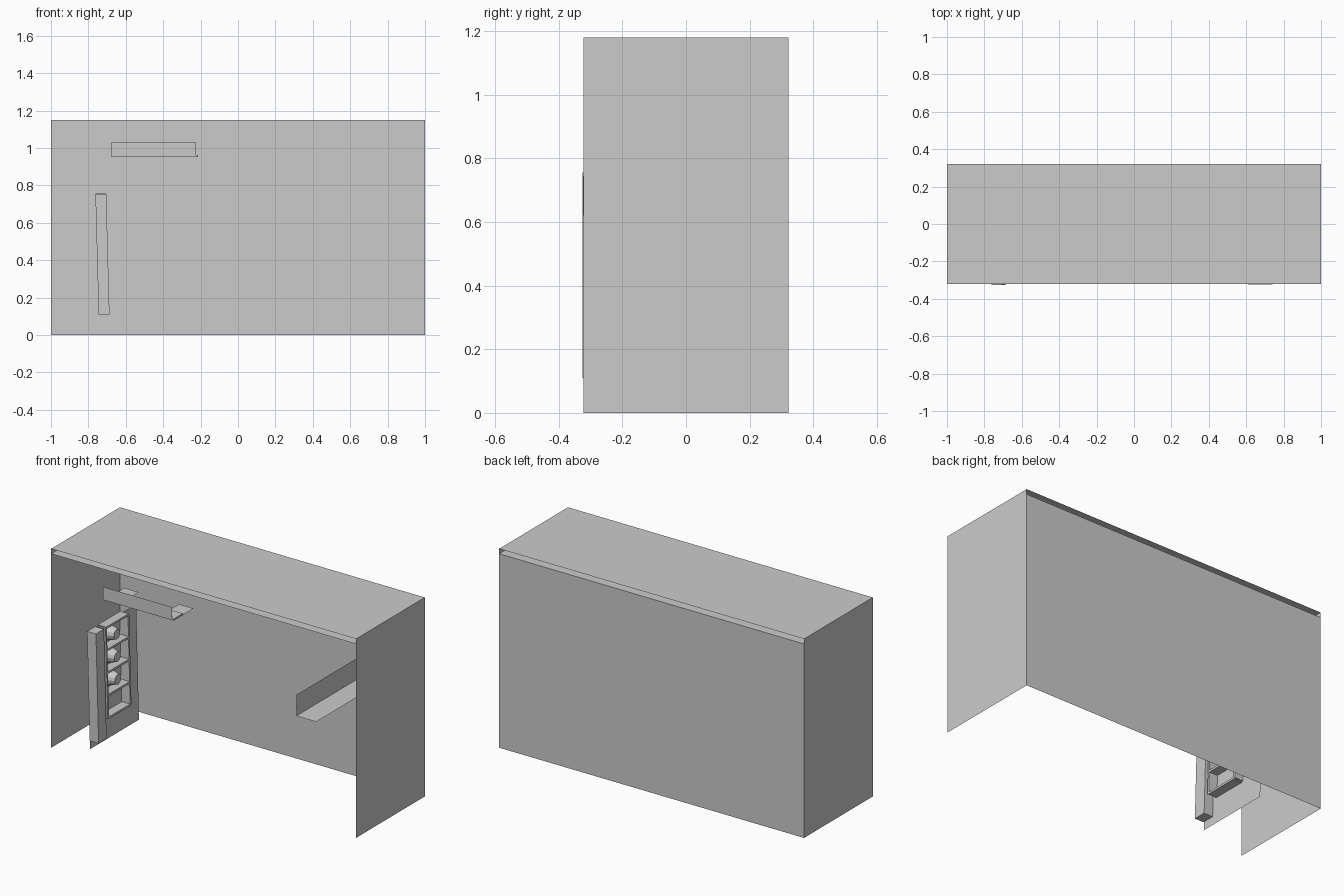
import bpy, bmesh
from math import pi
from mathutils import Matrix, Vector

cube = bpy.data.objects.get("Cube")
if cube:
    bpy.data.objects.remove(cube)

grey = bpy.data.materials.new("light_grey")
grey.use_nodes = True
tone = (0.6, 0.6, 0.6, 1)
grey.diffuse_color = tone
grey.node_tree.nodes["Principled BSDF"].inputs["Base Color"].default_value = tone


def finish(name, bm, lean=0.0):
    """Turn a bmesh into an object, optionally leaning it sideways with height."""
    for v in bm.verts:
        v.co.x -= lean * (v.co.z - 0.11)
    mesh = bpy.data.meshes.new(name)
    bm.to_mesh(mesh)
    bm.free()
    mesh.materials.append(grey)
    obj = bpy.data.objects.new(name, mesh)
    bpy.context.collection.objects.link(obj)
    return obj


def box(name, x, y, z, lean=0.0):
    """Box from ranges; a single number for one range gives a thin sheet."""
    bm = bmesh.new()
    flat = [i for i, r in enumerate((x, y, z)) if not isinstance(r, tuple)]
    lo = [r[0] if isinstance(r, tuple) else r for r in (x, y, z)]
    hi = [r[1] if isinstance(r, tuple) else r for r in (x, y, z)]
    if flat:
        a, b = [i for i in range(3) if i != flat[0]]
        pts = []
        for p, q in ((lo, lo), (hi, lo), (hi, hi), (lo, hi)):
            co = Vector(lo)
            co[a], co[b] = p[a], q[b]
            pts.append(bm.verts.new(co))
        bm.faces.new(pts)
    else:
        bmesh.ops.create_cube(bm, size=1)
        for v in bm.verts:
            v.co = [lo[i] if v.co[i] < 0 else hi[i] for i in range(3)]
    return finish(name, bm, lean)


W, D, WALL, TOP = 1.0, 0.322, 1.15, 1.18
across, deep = (-W, W), (-D, D)

# Shell: back and side walls, double-skinned top with open front and back gap
box("back_wall", across, D, (0, WALL))
box("top_sheet", across, deep, TOP)
box("top_underlay", across, deep, WALL)
for side, sx in (("left", W), ("right", -W)):
    box(side + "_wall", sx, deep, (0, WALL))
    box(side + "_top_edge", sx, deep, (WALL, TOP))

# Side partition with its front post
LEAN = 0.027
box("partition", -0.746, (-D, 0.135), (0.06, 0.74), LEAN)
box("partition_post", (-0.745, -0.687), (-0.325, -0.25), (0.11, 0.755), LEAN)

# Rack on the partition: rails, shelves and small round cups
RX, RY, RZ = (-0.745, -0.69), (-0.225, -0.015), (0.22, 0.75)
for name, y in (("front", RY[0]), ("back", RY[1])):
    box("rack_rail_" + name, (RX[0], RX[1]), (y - 0.006, y + 0.006), RZ, LEAN)
levels = 4
step = (RZ[1] - RZ[0]) / levels
for i in range(levels + 1):
    z = RZ[0] + i * step
    box("rack_shelf_%d" % i, RX, RY, (z - 0.006, z + 0.006), LEAN)
for i in range(1, levels):
    bm = bmesh.new()
    place = Matrix.Translation((-0.72, -0.12, RZ[0] + (i + 0.42) * step)) @ Matrix.Rotation(pi / 2, 4, "Y")
    bmesh.ops.create_cone(bm, cap_ends=True, segments=12, radius1=0.045, radius2=0.03,
                          depth=0.05, matrix=place)
    finish("rack_cup_%d" % i, bm, LEAN)

# Hanging rail under the top: upright lip, narrow ledge and two end tabs
box("rail_lip", (-0.68, -0.225), -0.295, (0.955, 1.03))
box("rail_ledge", (-0.675, -0.215), (-0.295, -0.21), (0.953, 0.963))
for name, x in (("right", -0.67), ("left", -0.31)):
    box("rail_tab_" + name, (x, x + 0.095), (-0.21, -0.11), 0.955)

# Shelf bracket running front to back on the other side
box("shelf_upright", 0.61, (-0.324, D), (0.62, 0.745))
box("shelf_ledge", (0.61, 0.74), (-0.324, D), 0.62)
